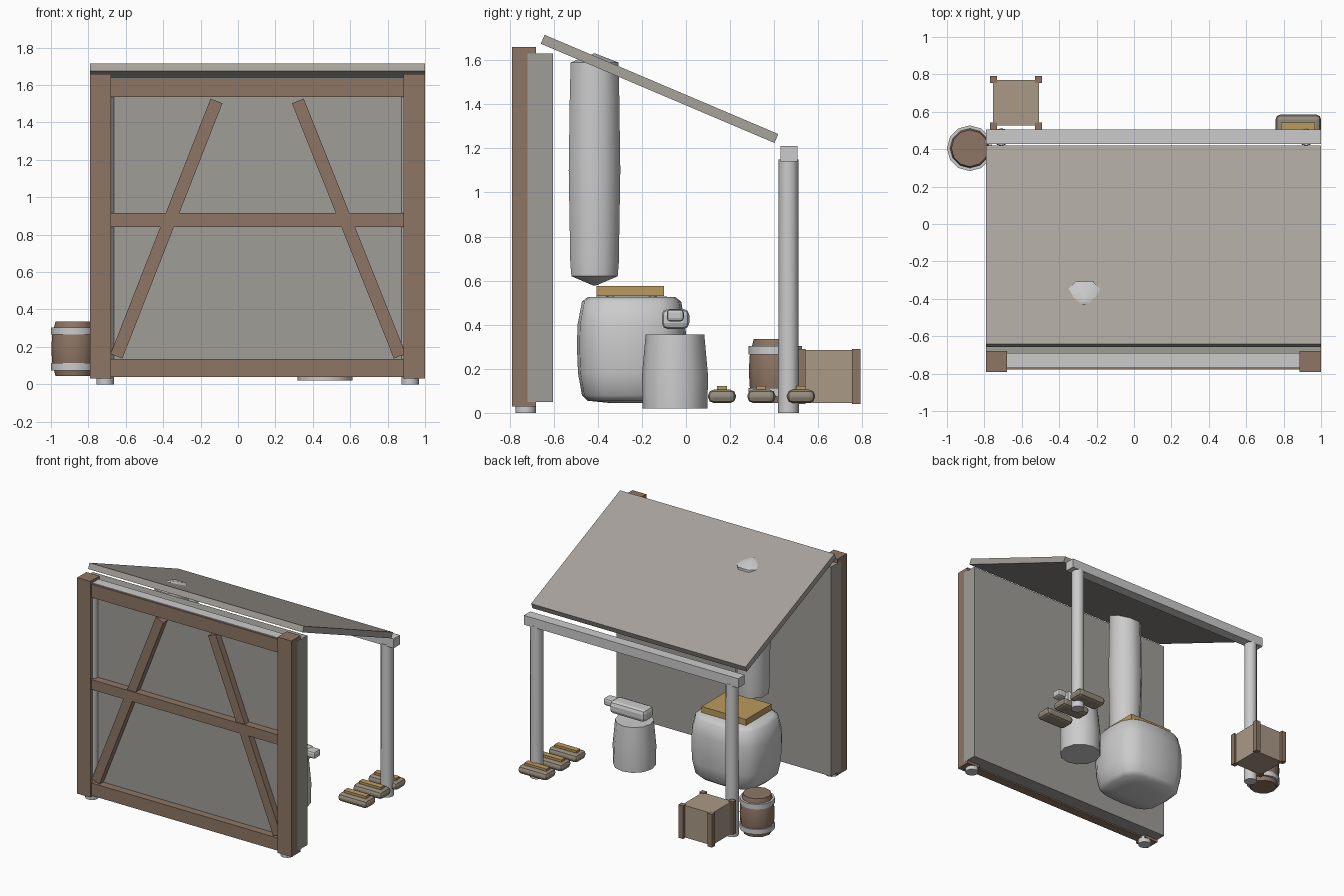
import bpy, math
from math import cos, sin, pi

if "Cube" in bpy.data.objects:
    bpy.data.objects.remove(bpy.data.objects["Cube"])


def material(name, rgb):
    m = bpy.data.materials.new(name)
    m.diffuse_color = (*rgb, 1)
    m.use_nodes = True
    m.node_tree.nodes["Principled BSDF"].inputs["Base Color"].default_value = m.diffuse_color
    return m


TIMBER = material("timber", (0.27, 0.18, 0.13))
PALE = material("pale_timber", (0.40, 0.32, 0.24))
BOARD = material("board", (0.39, 0.36, 0.33))
PANEL = material("panel", (0.35, 0.34, 0.31))
ORANGE = material("orange_wood", (0.50, 0.32, 0.11))
SACK = material("sack", (0.30, 0.26, 0.20))


def mesh(name, verts, faces, mat=None, smooth=0):
    me = bpy.data.meshes.new(name)
    me.from_pydata(verts, [], faces)
    ob = bpy.data.objects.new(name, me)
    bpy.context.collection.objects.link(ob)
    if mat:
        me.materials.append(mat)
    if smooth:
        bpy.ops.object.select_all(action='DESELECT')
        ob.select_set(True)
        bpy.context.view_layer.objects.active = ob
        bpy.ops.object.shade_smooth_by_angle(angle=math.radians(smooth))
    return ob


def box(name, x, y, z, mat=None, bevel=0):
    """Box from (min, max) ranges."""
    c = [(a + b) / 2 for a, b in (x, y, z)]
    h = [(b - a) / 2 for a, b in (x, y, z)]
    v = [(i * h[0], j * h[1], k * h[2]) for i in (-1, 1) for j in (-1, 1) for k in (-1, 1)]
    f = [(0, 1, 3, 2), (4, 6, 7, 5), (0, 4, 5, 1), (2, 3, 7, 6), (0, 2, 6, 4), (1, 5, 7, 3)]
    ob = mesh(name, v, f, mat)
    ob.location = c
    if bevel:
        b = ob.modifiers.new("bevel", 'BEVEL')
        b.width, b.segments = bevel, 2
    return ob


def lathe(name, cx, cy, rings, n=12, mat=None, smooth=40, power=1.0, stretch=1.0, turn=0.0):
    """Stack of (radius, z) rings; power < 1 squares the section off."""
    v, f = [], []
    for r, z in rings:
        for i in range(n):
            a = 2 * pi * i / n + turn
            c, s = cos(a), sin(a)
            v.append((cx + stretch * r * math.copysign(abs(c) ** power, c),
                      cy + r * math.copysign(abs(s) ** power, s), z))
    for k in range(len(rings) - 1):
        for i in range(n):
            j = (i + 1) % n
            f.append((k * n + i, k * n + j, k * n + n + j, k * n + n + i))
    f.append(tuple(reversed(range(n))))
    f.append(tuple(range((len(rings) - 1) * n, len(rings) * n)))
    return mesh(name, v, f, mat, smooth)


# Four round posts carrying two cross beams
for side, px in (("left", -0.71), ("right", 0.92)):
    lathe("front_pole_" + side, px, -0.727, [(0.047, 0), (0.047, 1.57)])
    lathe("rear_pole_" + side, px, 0.465, [(0.047, 0), (0.045, 1.15)])
box("front_beam", (-0.788, 0.998), (-0.765, -0.69), (1.57, 1.64))
box("rear_beam", (-0.79, 1.0), (0.428, 0.505), (1.14, 1.21))

# Timber wall frame and panel
box("frame_post_left", (-0.79, -0.68), (-0.79, -0.68), (0.03, 1.66), TIMBER)
box("frame_post_right", (0.885, 1.0), (-0.79, -0.68), (0.03, 1.66), TIMBER)
for name, z0, z1 in (("bottom", 0.04, 0.135), ("middle", 0.84, 0.915), ("top", 1.535, 1.635)):
    box("frame_rail_" + name, (-0.69, 0.89), (-0.777, -0.71), (z0, z1), TIMBER)
for name, xa, xb in (("left", -0.65, -0.115), ("right", 0.865, 0.32)):
    dx, dz = xb - xa, 1.365
    half = math.hypot(dx, dz) / 2
    b = box("brace_" + name, (-0.034, 0.034), (-0.77, -0.71), (-half, half), TIMBER)
    b.location = ((xa + xb) / 2, -0.74, 0.15 + dz / 2)
    b.rotation_euler.y = math.atan2(dx, dz)
box("wall_panel", (-0.79, 1.001), (-0.72, -0.603), (0.05, 1.63), PANEL)

# Sloping roof
roof = box("roof", (-0.79, 1.0), (-0.576, 0.576), (-0.022, 0.022), BOARD)
roof.location = (0.105, -0.12, 1.47)
roof.rotation_euler.x = -math.atan2(0.45, 1.06)

# Furnace, lid and chimney
lathe("furnace", -0.25, -0.247,
      [(0.10, 0.045), (0.20, 0.055), (0.225, 0.08), (0.243, 0.18), (0.248, 0.30),
       (0.245, 0.40), (0.225, 0.505), (0.20, 0.525), (0.10, 0.53)],
      n=16, smooth=50, power=0.6, stretch=1.18)
box("furnace_lid", (-0.43, -0.06), (-0.405, -0.1), (0.53, 0.575), ORANGE)
k = 1 / cos(pi / 8)
lathe("chimney", -0.265, -0.415,
      [(0.005, 0.577), (0.105 * k, 0.62), (0.11 * k, 0.68), (0.117 * k, 1.1),
       (0.112 * k, 1.45), (0.108 * k, 1.59), (0.005, 1.63)], n=8, smooth=50, turn=pi / 8)

# Anvil on its stump
lathe("anvil_stump", 0.465, -0.05, [(0.147, 0.02), (0.15, 0.17), (0.133, 0.355)])
box("anvil_body", (0.34, 0.635), (-0.11, 0.015), (0.38, 0.472), bevel=0.028)
box("anvil_horn", (0.62, 0.70), (-0.087, -0.01), (0.415, 0.47), bevel=0.015)

# Three small bundles beside the rear post
for i, cy in enumerate((0.163, 0.342, 0.522)):
    box(f"bundle_{i}", (0.757, 1.0), (cy - 0.063, cy + 0.063), (0.045, 0.105), SACK, 0.025)
    box(f"bundle_bar_{i}", (0.785, 0.968), (cy - 0.022, cy + 0.022), (0.095, 0.122), ORANGE)

# Barrel with two hoops
lathe("barrel", -0.878, 0.405, [(0.098, 0.045), (0.116, 0.12), (0.12, 0.19), (0.116, 0.26),
                                (0.098, 0.335)], mat=TIMBER)
for name, z in (("lower", 0.075), ("upper", 0.265)):
    lathe("barrel_hoop_" + name, -0.878, 0.405, [(0.122, z), (0.122, z + 0.038)])

# Crate with corner posts
box("crate", (-0.755, -0.507), (0.527, 0.77), (0.045, 0.286), PALE)
for i, cx in enumerate((-0.752, -0.51)):
    for j, cy in enumerate((0.524, 0.772)):
        box(f"crate_post_{i}{j}", (cx - 0.019, cx + 0.019), (cy - 0.019, cy + 0.019),
            (0.04, 0.29), TIMBER)
